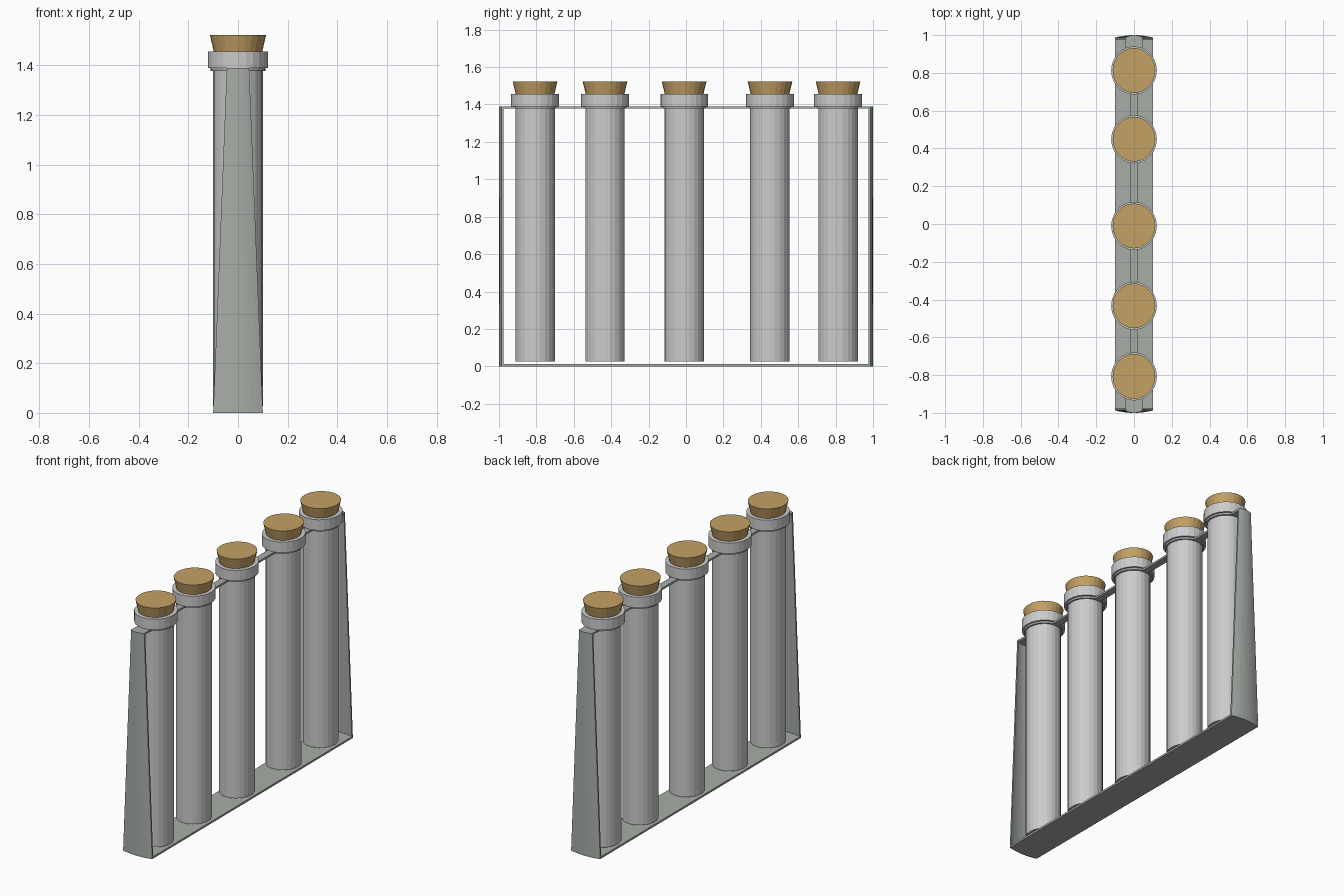
import bpy, bmesh, math

if "Cube" in bpy.data.objects:
    bpy.data.objects.remove(bpy.data.objects["Cube"])

def material(name, rgb):
    m = bpy.data.materials.new(name)
    m.diffuse_color = (*rgb, 1)
    m.use_nodes = True
    m.node_tree.nodes["Principled BSDF"].inputs["Base Color"].default_value = m.diffuse_color
    return m

CORK = material("cork_tan", (0.55, 0.36, 0.13))
METAL = material("rack_grey_green", (0.39, 0.42, 0.39))
SIDES = 24
STRETCH = 1.055          # round parts are slightly longer in y

def finish(name, bm, mat=None):
    bmesh.ops.recalc_face_normals(bm, faces=bm.faces)
    me = bpy.data.meshes.new(name)
    bm.to_mesh(me)
    bm.free()
    ob = bpy.data.objects.new(name, me)
    bpy.context.collection.objects.link(ob)
    if mat:
        me.materials.append(mat)
    return ob

def lathe(name, y, profile, mat=None, closed=False):
    """Revolve (radius, z) points; open profiles get flat caps."""
    bm = bmesh.new()
    rings = []
    for r, z in profile:
        rings.append([bm.verts.new((r * math.cos(a), y + STRETCH * r * math.sin(a), z))
                      for a in (2 * math.pi * i / SIDES for i in range(SIDES))])
    pairs = list(zip(rings, rings[1:]))
    if closed:
        pairs.append((rings[-1], rings[0]))
    else:
        bm.faces.new(rings[0])
        bm.faces.new(rings[-1])
    for a, b in pairs:
        for i in range(SIDES):
            j = (i + 1) % SIDES
            bm.faces.new((a[i], a[j], b[j], b[i]))
    return finish(name, bm, mat)

def loft(name, low, high, mat):
    """Solid between two matching outlines of 3D points."""
    bm = bmesh.new()
    a = [bm.verts.new(p) for p in low]
    b = [bm.verts.new(p) for p in high]
    bm.faces.new(a)
    bm.faces.new(b)
    n = len(a)
    for i in range(n):
        j = (i + 1) % n
        bm.faces.new((a[i], a[j], b[j], b[i]))
    return finish(name, bm, mat)

def bow(half, edge=1.0):
    """Gently bulged end line across x."""
    xs = [half * (i / 4 - 1) for i in range(9)]
    return [(x, edge - 0.013 * (x / half) ** 2) for x in xs]

def wall_outline(half, z, s):
    outer = bow(half)
    inner = [(x, y - 0.01) for x, y in reversed(outer)]
    return [(x, s * y, z) for x, y in outer + inner]

# base plate with bowed ends
def base_outline(z):
    end = bow(0.1)
    return [(x, y, z) for x, y in end] + [(-x, -y, z) for x, y in end]

loft("base_plate", base_outline(0), base_outline(0.012), METAL)

# tapered end walls and the tabs joining them to the outer rings
TOP_LOW, TOP_HIGH = 1.378, 1.39
for s, side in ((-1, "front"), (1, "back")):
    loft(side + "_end_wall", wall_outline(0.1, 0, s), wall_outline(0.045, TOP_HIGH, s), METAL)
    tab = [(x, s * y) for x, y in bow(0.044, 0.995)] + [(0.044, s * 0.9), (-0.044, s * 0.9)]
    # outline ends at +x, then returns along the ring side
    loft(side + "_top_tab", [(x, y, TOP_LOW) for x, y in tab],
         [(x, y, TOP_HIGH) for x, y in tab], METAL)

# tubes with collars, corks and holding rings
ys = [-0.807, -0.433, -0.01, 0.449, 0.813]
for n, y in enumerate(ys, 1):
    lathe(f"tube_{n}", y, [(0.1, 0.027), (0.1, 1.40)])
    lathe(f"tube_collar_{n}", y, [(0.09, 1.39), (0.121, 1.39), (0.121, 1.456), (0.09, 1.456)], closed=True)
    lathe(f"cork_{n}", y, [(0.084, 1.405), (0.098, 1.456), (0.113, 1.522)], CORK)
    lathe(f"holding_ring_{n}", y, [(0.098, TOP_LOW), (0.11, TOP_LOW), (0.11, TOP_HIGH), (0.098, TOP_HIGH)],
          METAL, closed=True)

# narrow bridges between neighbouring rings
for n, (a, b) in enumerate(zip(ys, ys[1:]), 1):
    a, b = a + 0.106, b - 0.106
    foot = [(-0.022, a), (0.022, a), (0.022, b), (-0.022, b)]
    loft(f"top_bridge_{n}", [(x, y, TOP_LOW) for x, y in foot],
         [(x, y, TOP_HIGH) for x, y in foot], METAL)
